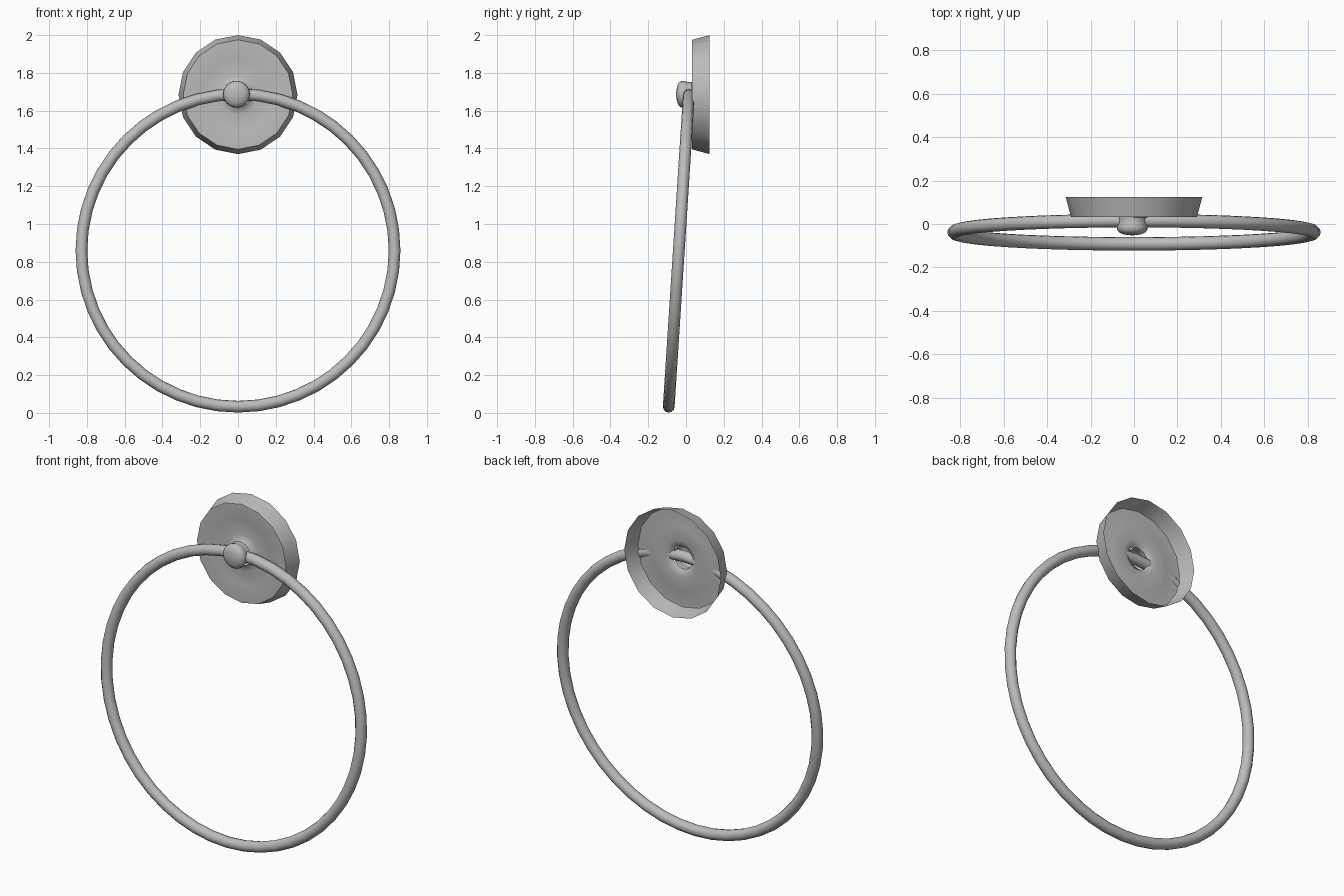
import bpy, bmesh, math
from math import sin, cos, pi, radians

if "Cube" in bpy.data.objects:
    bpy.data.objects.remove(bpy.data.objects["Cube"])

metal = bpy.data.materials.new("brushed grey metal")
metal.diffuse_color = (0.5, 0.5, 0.5, 1)
metal.use_nodes = True
metal.node_tree.nodes["Principled BSDF"].inputs["Base Color"].default_value = metal.diffuse_color


def finish(name, bm, angle):
    """Turn a bmesh into a smooth-shaded object with sharp edges kept."""
    bmesh.ops.recalc_face_normals(bm, faces=bm.faces)
    me = bpy.data.meshes.new(name)
    bm.to_mesh(me)
    bm.free()
    me.materials.append(metal)
    ob = bpy.data.objects.new(name, me)
    bpy.context.collection.objects.link(ob)
    bpy.ops.object.select_all(action='DESELECT')
    ob.select_set(True)
    bpy.context.view_layer.objects.active = ob
    bpy.ops.object.shade_smooth_by_angle(angle=radians(angle))
    return ob


def lathe(name, profile, n, cx, cz, angle, cap=False):
    """Revolve (radius, y) points around an axis along y."""
    bm = bmesh.new()
    rings = [[bm.verts.new((cx + r * sin(2 * pi * i / n), y, cz + r * cos(2 * pi * i / n)))
              for i in range(n)] for r, y in profile]
    for a, b in zip(rings, rings[1:]):
        for i in range(n):
            j = (i + 1) % n
            bm.faces.new((a[i], a[j], b[j], b[i]))
    if cap:
        bm.faces.new(rings[-1])
    return finish(name, bm, angle)


# Wall plate: open-backed dish, slightly hollowed towards the middle
lathe("wall_plate", [(0.315, 0.125), (0.29, 0.033), (0.28, 0.032), (0.19, 0.046),
                     (0.105, 0.048), (0.08, 0.042), (0.066, 0.03)], 16, 0, 1.685, 30)

# Hollow knob that holds the ring
lathe("knob", [(0.066, 0.032), (0.064, 0.015), (0.067, 0.0), (0.071, -0.013),
               (0.069, -0.027), (0.06, -0.039), (0.042, -0.047), (0.02, -0.051),
               (0.006, -0.052)], 24, -0.008, 1.687, 50, cap=True)

# Hanging ring, leaning forward at the bottom
R, T, TILT = 0.829, 0.031, radians(3.7)
NU, NV = 48, 12
bm = bmesh.new()
grid = []
for i in range(NU):
    u = 2 * pi * i / NU
    row = []
    for k in range(NV):
        v = 2 * pi * k / NV
        r, d = R + T * cos(v), T * sin(v)
        x, h = r * sin(u), r * cos(u)
        row.append(bm.verts.new((x, -0.038 + d * cos(TILT) + h * sin(TILT),
                                 0.86 + h * cos(TILT) - d * sin(TILT))))
    grid.append(row)
for i in range(NU):
    for k in range(NV):
        a, b = grid[i], grid[(i + 1) % NU]
        m = (k + 1) % NV
        bm.faces.new((a[k], b[k], b[m], a[m]))
finish("hanging_ring", bm, 60)
